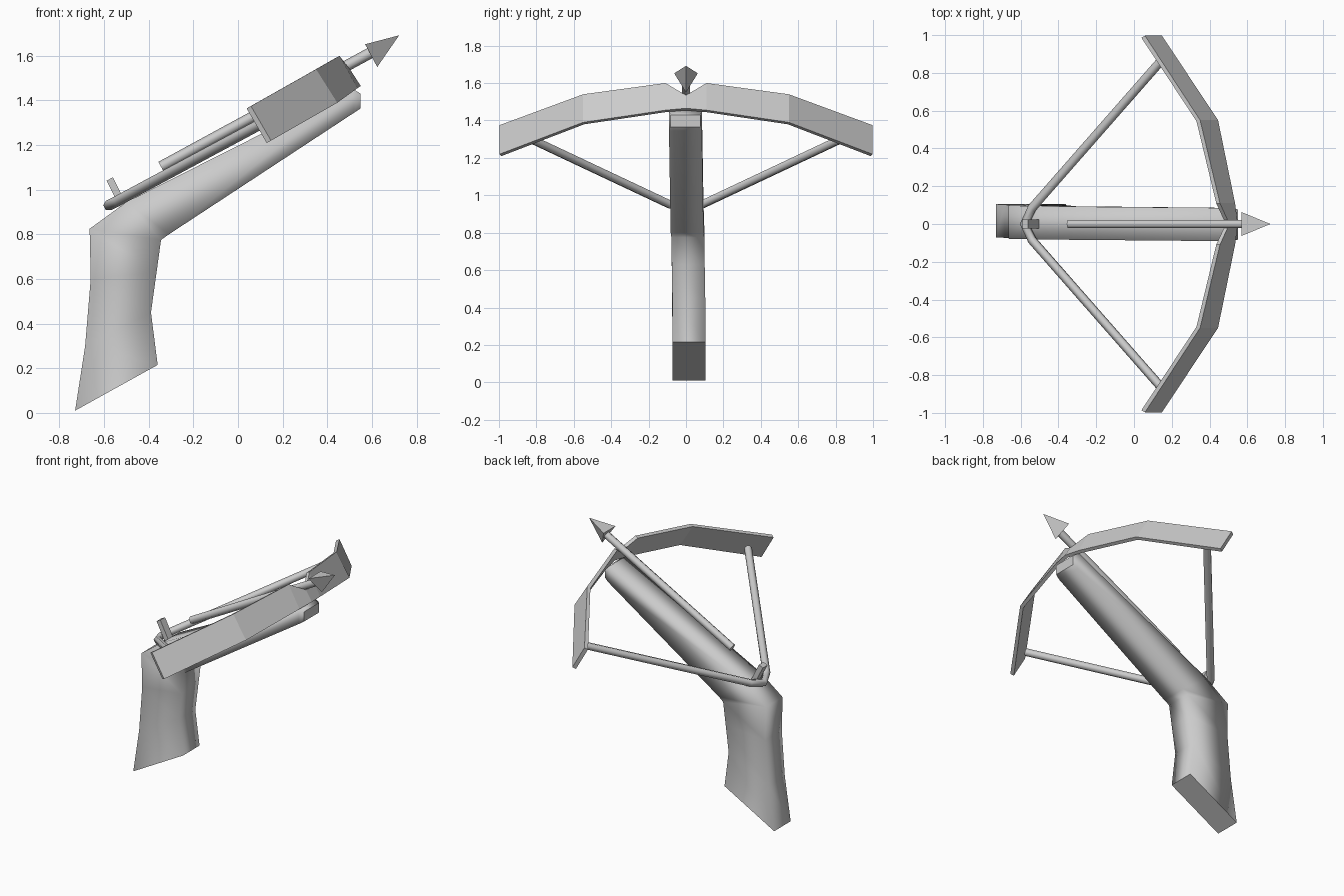
import bpy, bmesh, math
from mathutils import Vector

if "Cube" in bpy.data.objects:
    bpy.data.objects.remove(bpy.data.objects["Cube"])

AXIS = Vector((0.88, 0, 0.475)).normalized()   # direction the weapon points
UP = Vector((-AXIS.z, 0, AXIS.x))


def loft(name, rings, smooth=True):
    """Skin a list of equal-sized rings, closing both ends with flat caps."""
    bm = bmesh.new()
    rows = [[bm.verts.new(p) for p in ring] for ring in rings]
    n = len(rows[0])
    for a, b in zip(rows, rows[1:]):
        for i in range(n):
            j = (i + 1) % n
            bm.faces.new((a[i], a[j], b[j], b[i])).smooth = smooth
    bm.faces.new(rows[0][::-1])
    bm.faces.new(rows[-1])
    bmesh.ops.remove_doubles(bm, verts=bm.verts, dist=1e-5)
    bmesh.ops.recalc_face_normals(bm, faces=bm.faces)
    mesh = bpy.data.meshes.new(name)
    bm.to_mesh(mesh)
    bm.free()
    obj = bpy.data.objects.new(name, mesh)
    bpy.context.collection.objects.link(obj)
    return obj


def tube(name, path, radius, sides=6):
    """Low-sided tube along a path, mitred at each bend."""
    pts = [Vector(p) for p in path]
    rings = []
    for i, p in enumerate(pts):
        t = (pts[min(i + 1, len(pts) - 1)] - pts[max(i - 1, 0)]).normalized()
        u = (UP - t * UP.dot(t)).normalized()
        v = t.cross(u)
        rings.append([p + radius * (math.cos(a) * u + math.sin(a) * v)
                      for a in (2 * math.pi * k / sides for k in range(sides))])
    return loft(name, rings)


# Stock: (back/top x, z, front/bottom x, z, y centre, half width)
stations = [
    (-0.73, 0.01, -0.36, 0.215, 0.017, 0.088),
    (-0.685, 0.30, -0.39, 0.45, 0.015, 0.088),
    (-0.66, 0.60, -0.365, 0.63, 0.012, 0.088),
    (-0.665, 0.825, -0.345, 0.775, 0.010, 0.088),
    (-0.50, 0.945, -0.31, 0.80, 0.006, 0.088),
    (0.51, 1.455, 0.52, 1.345, -0.003, 0.088),
    (0.55, 1.43, 0.55, 1.365, -0.003, 0.08),
]
loft("stock", [[(bx, y - w, bz), (bx, y + w, bz), (fx, y + w, fz), (fx, y - w, fz)]
               for bx, bz, fx, fz, y, w in stations])

# Bow limbs: (y, upper x, z, lower x, z), notched at the centre for the arrow
limb = [
    (0.0, 0.505, 1.535, 0.55, 1.465),
    (0.11, 0.455, 1.60, 0.535, 1.455),
    (0.55, 0.35, 1.54, 0.445, 1.39),
    (0.997, 0.058, 1.375, 0.148, 1.22),
]
back = -0.022 * AXIS
for side, label in ((1, "left"), (-1, "right")):
    rings = []
    for y, ux, uz, lx, lz in limb:
        top, low = Vector((ux, side * y, uz)), Vector((lx, side * y, lz))
        inset = Vector((0, -side * 0.01 * y, 0))
        rings.append([top, low, low + back + inset, top + back + inset])
    loft("bow_limb_" + label, rings, smooth=False)

# Drawn string, hooked behind the catch
tube("string", [(0.14, 0.86, 1.315), (-0.54, 0.085, 0.95), (-0.58, 0.0, 0.93),
                (-0.54, -0.085, 0.95), (0.14, -0.86, 1.315)], 0.024)

# Catch pin holding the string
pin_low, pin_high = Vector((-0.515, 0, 0.93)), Vector((-0.575, 0, 1.048))
half = 0.016 * AXIS
wide = Vector((0, 0.025, 0))
loft("catch_pin", [[p - half - wide, p + half - wide, p + half + wide, p - half + wide]
                   for p in (pin_low, pin_high)], smooth=False)

# Arrow shaft and three-sided head
tube("arrow_shaft", [(-0.345, 0, 1.103), (0.60, 0, 1.617)], 0.025)
tip = Vector((0.722, 0, 1.692))
loft("arrow_head", [[(0.57, -0.063, 1.652), (0.57, 0.063, 1.652), (0.624, 0, 1.55)],
                    [tip.lerp(Vector(p), 0.01) for p in
                     ((0.57, -0.063, 1.652), (0.57, 0.063, 1.652), (0.624, 0, 1.55))]],
     smooth=False)
